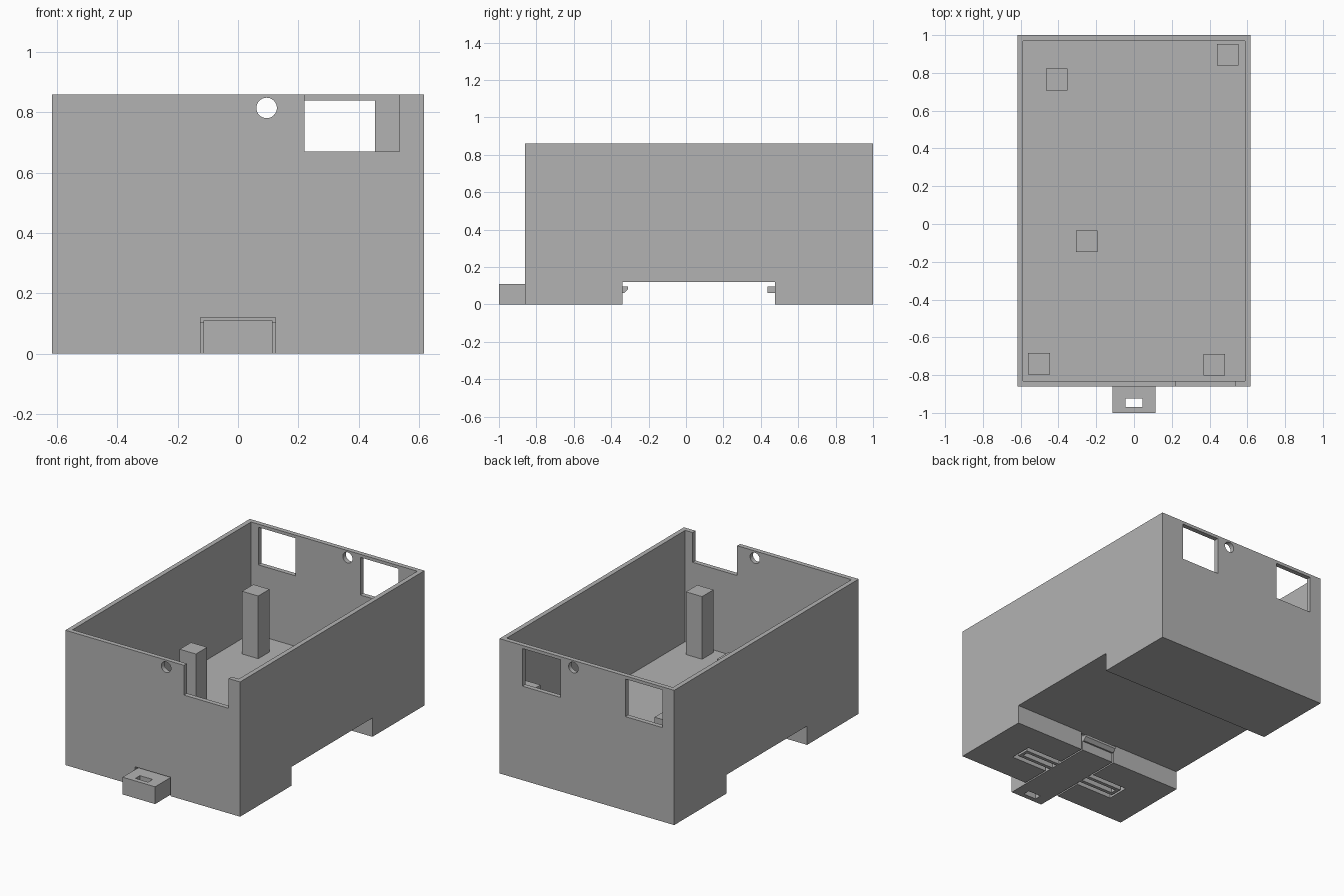
import bpy
import bmesh
from math import pi
from mathutils import Matrix

default = bpy.data.objects.get("Cube")
if default:
    bpy.data.objects.remove(default, do_unlink=True)

grey = bpy.data.materials.new("plain grey")
grey.use_nodes = True
colour = (0.45, 0.45, 0.45, 1)
grey.diffuse_color = colour
grey.node_tree.nodes["Principled BSDF"].inputs["Base Color"].default_value = colour


def finish(name, bm):
    """Turn a bmesh into a coloured object."""
    bmesh.ops.recalc_face_normals(bm, faces=bm.faces)
    mesh = bpy.data.meshes.new(name)
    bm.to_mesh(mesh)
    bm.free()
    mesh.materials.append(grey)
    obj = bpy.data.objects.new(name, mesh)
    bpy.context.collection.objects.link(obj)
    return obj


def box(name, x, y, z):
    """Box from (low, high) pairs on each axis."""
    bm = bmesh.new()
    bmesh.ops.create_cube(bm, size=1)
    for v in bm.verts:
        v.co = [(a + b) / 2 + c * (b - a) for (a, b), c in zip((x, y, z), v.co)]
    return finish(name, bm)


def prism(name, profile, half_width):
    """Extrude a (y, z) profile across x."""
    bm = bmesh.new()
    face = bm.faces.new([bm.verts.new((-half_width, y, z)) for y, z in profile])
    side = bmesh.ops.extrude_face_region(bm, geom=[face])["geom"]
    verts = [v for v in side if isinstance(v, bmesh.types.BMVert)]
    bmesh.ops.translate(bm, verts=verts, vec=(2 * half_width, 0, 0))
    return finish(name, bm)


def cut(target, cutter):
    """Subtract the cutter, then remove it."""
    cutter.hide_render = True
    mod = target.modifiers.new("cut", "BOOLEAN")
    mod.operation = "DIFFERENCE"
    mod.solver = "EXACT"
    mod.object = cutter
    bpy.context.view_layer.objects.active = target
    bpy.ops.object.modifier_apply(modifier=mod.name)
    bpy.data.objects.remove(cutter, do_unlink=True)


LEFT, RIGHT, FRONT, BACK, TOP = 0.617, -0.617, -0.86, 1.0, 0.86
WALL, FLOOR, RAIL = 0.03, 0.15, 0.12
RAIL_FRONT, RAIL_BACK = -0.34, 0.475

# Open housing with rail channel underneath
housing = box("housing", (RIGHT, LEFT), (FRONT, BACK), (0, TOP))
cut(housing, box("cavity", (RIGHT + WALL, LEFT - WALL),
                 (FRONT + WALL, BACK - WALL), (FLOOR, 1)))
cut(housing, box("rail_channel", (-1, 1), (RAIL_FRONT, RAIL_BACK), (-1, RAIL)))

# Front notch and two rear windows
cut(housing, box("front_notch", (0.22, 0.535), (-0.95, -0.8), (0.67, 1)))
for low, high in ((0.185, 0.455), (-0.535, -0.272)):
    cut(housing, box("rear_window", (low, high), (0.9, 1.1), (0.6, 0.84)))

# Round cable hole through both end walls
bm = bmesh.new()
bmesh.ops.create_cone(bm, cap_ends=True, segments=32, radius1=0.034,
                      radius2=0.034, depth=3,
                      matrix=Matrix.Translation((0.095, 0, 0.815))
                      @ Matrix.Rotation(pi / 2, 4, "X"))
cut(housing, finish("cable_hole", bm))

# Slide channel and spring pockets for the clip
cut(housing, box("clip_channel", (-0.125, 0.125), (-0.95, -0.3), (-1, RAIL)))
cut(housing, box("spring_pocket", (-0.38, 0.38), (-0.675, -0.53), (-1, RAIL - 0.005)))

# Circuit board posts
posts = ((-0.41, 0.765), (0.497, 0.895), (-0.25, -0.092),
         (-0.503, -0.74), (0.425, -0.745))
for i, (x, y) in enumerate(posts):
    box(f"board_post_{i + 1}", (x - 0.057, x + 0.057), (y - 0.057, y + 0.057),
        (FLOOR - 0.01, 0.55))

# Sliding rail clip with a pull slot
clip = box("rail_clip", (-0.115, 0.115), (-1, RAIL_FRONT), (0, 0.11))
cut(clip, box("pull_slot", (-0.045, 0.045), (-0.97, -0.925), (-1, 1)))

# Hooks that grip the rail
prism("clip_hook", ((-0.345, 0.06), (-0.33, 0.06), (-0.31, 0.08),
                    (-0.31, 0.095), (-0.345, 0.095)), 0.115)
prism("fixed_hook", ((0.48, 0.06), (0.437, 0.06), (0.437, 0.095),
                     (0.48, 0.095)), 0.3)

# Spring arms on both sides of the clip
for side, name in ((1, "left"), (-1, "right")):
    for i, y in enumerate((-0.632, -0.573)):
        ends = sorted((side * 0.11, side * 0.36))
        box(f"{name}_spring_arm_{i + 1}", ends, (y - 0.011, y + 0.011), (0, 0.105))
    ends = sorted((side * 0.345, side * 0.365))
    box(f"{name}_spring_end", ends, (-0.643, -0.562), (0, 0.105))
